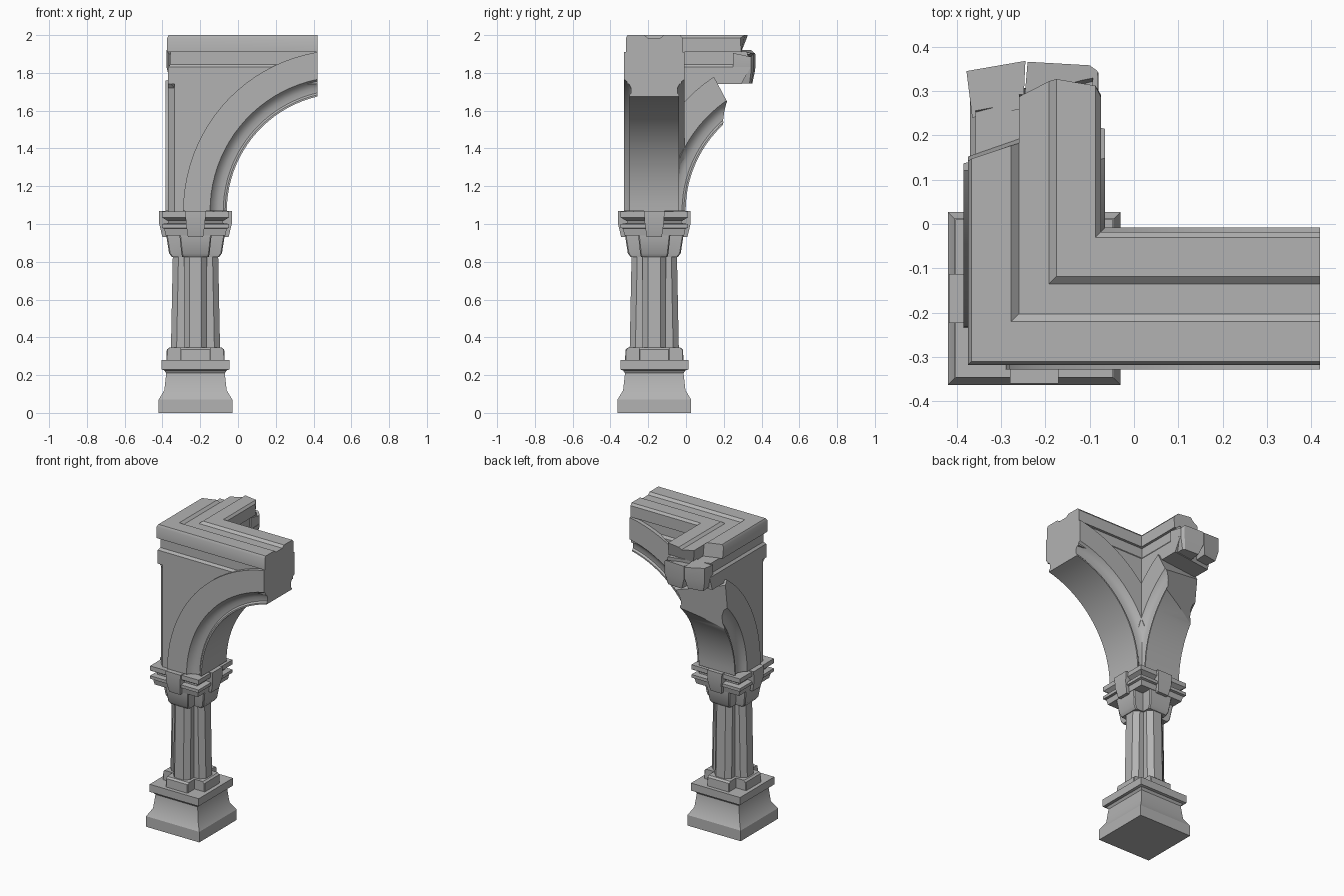
import bpy, bmesh, math
from mathutils import Vector, Matrix

if "Cube" in bpy.data.objects:
    bpy.data.objects.remove(bpy.data.objects["Cube"])

CX, CY = -0.225, -0.168        # pillar axis
SPRING = 1.07                  # height where the arches start
ARC_U = 0.787                  # arc centre, measured from the pillar axis
SPAN = 0.645                   # where the front arch is cut off

stone = bpy.data.materials.new("grey_stone")
stone.use_nodes = True
GREY = (0.45, 0.45, 0.45, 1)
stone.diffuse_color = GREY
stone.node_tree.nodes["Principled BSDF"].inputs["Base Color"].default_value = GREY
parts = []


def finish(name, bm, wing=0):
    """Place pillar-space geometry; wing 1 is mirrored over the diagonal."""
    for v in bm.verts:
        a, b, z = v.co
        v.co = (CX + b, CY + a, z) if wing else (CX + a, CY + b, z)
    bmesh.ops.recalc_face_normals(bm, faces=bm.faces)
    me = bpy.data.meshes.new(name)
    bm.to_mesh(me)
    bm.free()
    me.materials.append(stone)
    ob = bpy.data.objects.new(name, me)
    bpy.context.collection.objects.link(ob)
    parts.append(ob)
    return ob


def loft(rings):
    bm = bmesh.new()
    rows = [[bm.verts.new(p) for p in r] for r in rings]
    n = len(rows[0])
    for lo, hi in zip(rows, rows[1:]):
        for i in range(n):
            j = (i + 1) % n
            bm.faces.new((lo[i], lo[j], hi[j], hi[i]))
    bm.faces.new(rows[0][::-1])
    bm.faces.new(rows[-1])
    return bm


def break_off(bm, point, normal):
    """Slice a piece away and close the broken face."""
    bmesh.ops.bisect_plane(bm, geom=bm.verts[:] + bm.edges[:] + bm.faces[:],
                           plane_co=point, plane_no=normal, clear_outer=True)
    bmesh.ops.holes_fill(bm, edges=[e for e in bm.edges if e.is_boundary])


def square(h, z):
    return [(-h, -h, z), (h, -h, z), (h, h, z), (-h, h, z)]


def cross(reach, arm, bevel, z):
    """Plus-shaped outline with bevelled arm ends."""
    quarter = [(reach - bevel, -arm), (reach, bevel - arm),
               (reach, arm - bevel), (reach - bevel, arm), (arm, arm)]
    pts = []
    for k in range(4):
        turn = Matrix.Rotation(k * math.pi / 2, 3, 'Z')
        pts += [turn @ Vector((x, y, z)) for x, y in quarter]
    return pts


# Pillar base
finish("pillar_base", loft([square(h, z) for h, z in (
    (0.195, 0), (0.195, 0.07), (0.165, 0.12), (0.155, 0.21),
    (0.165, 0.225), (0.18, 0.23), (0.18, 0.28))]))
finish("shaft_foot", loft([cross(r, 0.08, 0.004, z) for r, z in (
    (0.155, 0.275), (0.152, 0.335), (0.14, 0.345))]))

# Clustered shaft and capital
finish("clustered_shaft", loft([cross(r, 0.062, 0.03, z) for r, z in (
    (0.13, 0.34), (0.12, 0.84))]))
finish("capital", loft([cross(r, a, 0.006, z) for r, a, z in (
    (0.125, 0.07, 0.825), (0.14, 0.075, 0.845),
    (0.155, 0.085, 0.94), (0.155, 0.085, 0.96))]))
finish("abacus", loft([square(h, z) for h, z in (
    (0.158, 0.94), (0.165, 0.975), (0.178, 0.98), (0.178, 1.0),
    (0.145, 1.005), (0.145, 1.015), (0.178, 1.035), (0.178, 1.065))]))

# Tapered key block on every side of the capital
for k, side in enumerate(("left", "back", "right", "front")):
    bm = loft([[(0.1, -w, z), (d, -w, z), (d, w, z), (0.1, w, z)]
               for w, d, z in ((0.04, 0.175, 0.93), (0.05, 0.192, 1.0), (0.055, 0.192, 1.07))])
    bmesh.ops.rotate(bm, verts=bm.verts, matrix=Matrix.Rotation(k * math.pi / 2, 3, 'Z'))
    finish("key_block_" + side, bm)


def arc_points(radius, count=20, end=SPAN):
    last = math.acos((end - ARC_U) / radius)
    for i in range(count + 1):
        a = math.pi + (last - math.pi) * i / count
        yield ARC_U + radius * math.cos(a), SPRING + radius * math.sin(a)


# Arch moulding section (radius, offset) with a hollow along each lower edge
half = [(0.852, 0.16), (0.71, 0.16), (0.695, 0.138), (0.668, 0.124),
        (0.64, 0.122), (0.63, 0.132), (0.621, 0.132)]
section = half + [(r, -v) for r, v in reversed(half)]

for wing, name in enumerate(("front", "side")):
    curves = [list(arc_points(r)) for r, v in section]
    arch = loft([[(c[i][0], s[1], c[i][1]) for c, s in zip(curves, section)]
                 for i in range(21)])
    outline = [(-0.11, 1.75), (-0.11, 1.06)] + list(arc_points(0.75, 14, 0.47))
    spandrel = loft([[(u, v, z) for u, z in outline] for v in (-0.145, 0.145)])
    if wing:   # the side arch is ruined
        for bm in (arch, spandrel):
            break_off(bm, (0.335, 0, 1.6), (0.96, -0.28, -0.12))
            break_off(bm, (0.345, 0.05, 1.7), (0.85, -0.1, 0.45))
    finish(name + "_arch_moulding", arch, wing)
    finish(name + "_spandrel", spandrel, wing)

# Bevelled outer corner between the two spandrels
finish("corner_post", loft([[(-0.145, -0.11, z), (-0.11, -0.145, z), (-0.1, -0.1, z)]
                            for z in (1.06, 1.72)] +
                           [[(-0.145, -0.135, 1.745), (-0.135, -0.145, 1.745),
                             (-0.1, -0.1, 1.745)]]))


def cornice(name, profile):
    """Mitred L run; profile rows are offset, height, length of side run."""
    finish(name, loft([[(SPAN, w, z) for w, z, e in profile],
                       [(w, w, z) for w, z, e in profile],
                       [(w, e, z) for w, z, e in profile]]))


# Cornice: lower course, then an outer and an inner top strip with a channel between
cornice("lower_cornice", [
    (-0.145, 1.74, 0.42), (-0.145, 1.83, 0.45), (-0.133, 1.845, 0.45), (-0.133, 1.912, 0.42),
    (0.133, 1.912, 0.49), (0.133, 1.845, 0.51), (0.145, 1.83, 0.51), (0.145, 1.74, 0.46)])
cornice("outer_top_strip", [
    (-0.15, 1.91, 0.32), (-0.15, 1.985, 0.31), (-0.142, 2.0, 0.315), (-0.052, 2.0, 0.345),
    (-0.035, 1.985, 0.35), (-0.035, 1.91, 0.36)])
cornice("inner_top_strip", [
    (-0.035, 1.91, 0.46), (-0.035, 1.985, 0.455), (0.033, 1.985, 0.49), (0.05, 2.0, 0.495),
    (0.138, 2.0, 0.48), (0.15, 1.985, 0.455), (0.15, 1.91, 0.46)])


# Broken blocks at the ruined end
def rubble(name, top, low, height, shrink):
    """Chunk with its own outline, pulled in toward the bottom."""
    mid = sum((Vector(p) for p in top), Vector((0, 0))) / len(top)
    rings = []
    for z, s in ((low, shrink), (low + 0.07, 1), (height, 1)):
        pts = [mid + (Vector(p) - mid) * s for p in top]
        rings.append([(p.x - CX, p.y - CY, z) for p in pts])
    for i, p in enumerate(rings[-1]):
        rings[-1][i] = (p[0], p[1], height - 0.02 * (i % 2))
    finish(name, loft(rings))


rubble("outer_broken_block",
       [(-0.378, 0.345), (-0.365, 0.24), (-0.25, 0.26), (-0.245, 0.368)], 1.76, 1.92, 0.75)
rubble("inner_broken_block",
       [(-0.24, 0.366), (-0.25, 0.25), (-0.08, 0.25), (-0.082, 0.345), (-0.1, 0.358)],
       1.745, 1.905, 0.72)

# Smooth the curved runs, keep the stone edges crisp
bpy.ops.object.select_all(action='DESELECT')
for ob in parts:
    ob.select_set(True)
bpy.context.view_layer.objects.active = parts[0]
bpy.ops.object.shade_smooth_by_angle(angle=math.radians(30))
